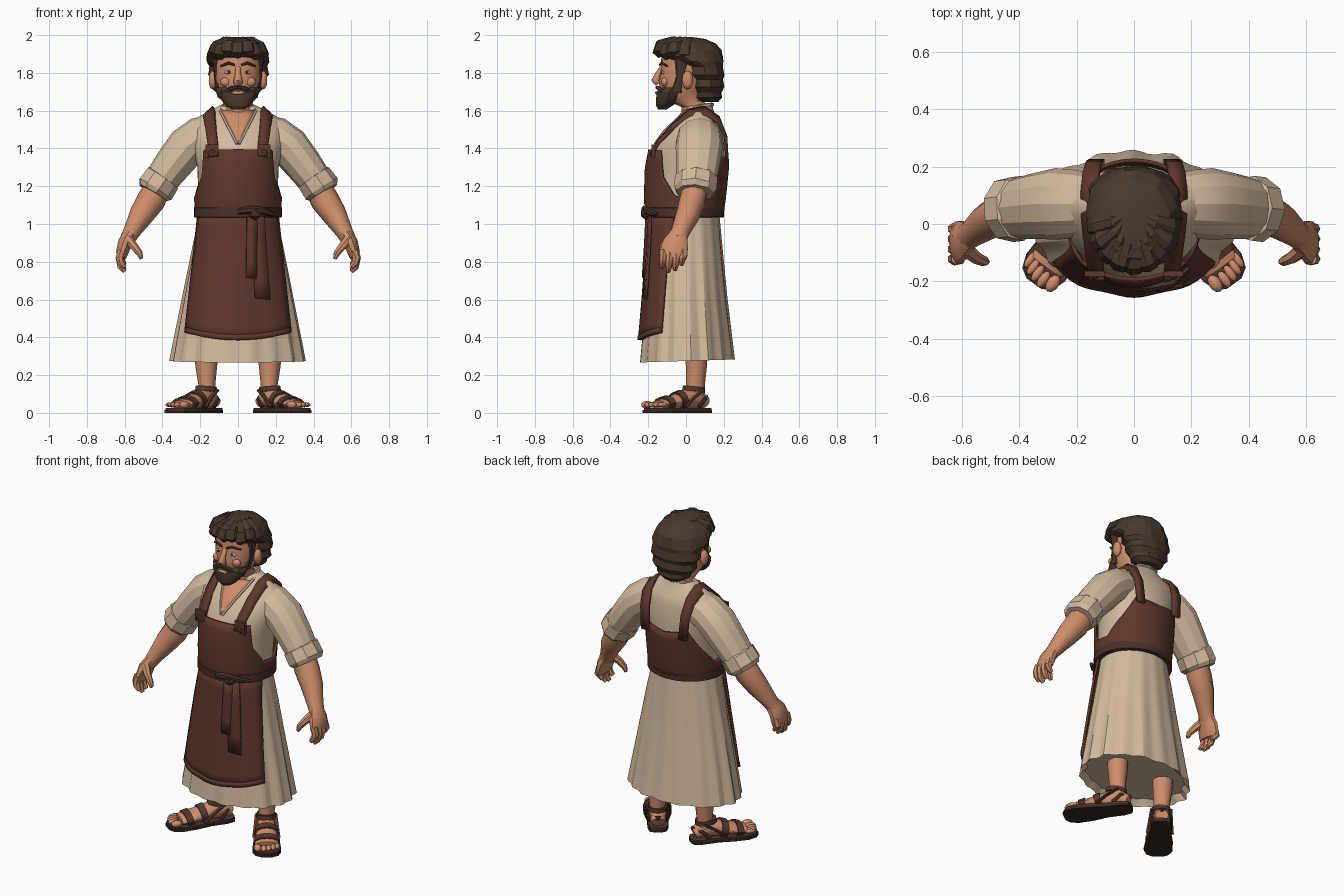
import bpy, bmesh, math
from mathutils import Vector, Matrix


def colour(name, rgb):
    m = bpy.data.materials.new(name)
    m.diffuse_color = (*rgb, 1)
    return m


SKIN = colour("skin", (0.62, 0.27, 0.145))
HAIR = colour("dark_hair", (0.066, 0.041, 0.026))
CLOTH = colour("beige_cloth", (0.65, 0.49, 0.34))
APRON = colour("apron_brown", (0.112, 0.038, 0.025))
BELT = colour("belt_brown", (0.066, 0.029, 0.021))
SANDAL = colour("sandal_leather", (0.085, 0.038, 0.026))
SOLE = colour("sole_dark", (0.035, 0.02, 0.014))
WHITE = colour("eye_white", (0.6, 0.5, 0.42))
X, Y, Z = Vector((1, 0, 0)), Vector((0, 1, 0)), Vector((0, 0, 1))


def finish(name, bm, mat, angle=35, thick=0):
    bmesh.ops.recalc_face_normals(bm, faces=bm.faces[:])
    me = bpy.data.meshes.new(name)
    bm.to_mesh(me)
    bm.free()
    me.materials.append(mat)
    me.shade_smooth()
    me.set_sharp_from_angle(angle=math.radians(angle))
    ob = bpy.data.objects.new(name, me)
    bpy.context.collection.objects.link(ob)
    if thick:
        mod = ob.modifiers.new("thickness", "SOLIDIFY")
        mod.thickness, mod.offset = thick, 0
    return ob


def skin_rows(name, rows, mat, closed=True, angle=35, thick=0):
    """Bridge rows of points; closed rows become capped solids."""
    bm = bmesh.new()
    vs = [[bm.verts.new(p) for p in r] for r in rows]
    n = len(rows[0])
    for a, b in zip(vs, vs[1:]):
        for i in range(n if closed else n - 1):
            j = (i + 1) % n
            bm.faces.new((a[i], a[j], b[j], b[i]))
    if closed and not thick:
        bm.faces.new(vs[0])
        bm.faces.new(vs[-1])
    return finish(name, bm, mat, angle, thick)


def loft(name, prof, mat, n=24, wave=lambda a, k: 1, angle=35, tilt=0):
    """Stack of ellipses (z, centre y, x radius, y radius); angle 0 faces front."""
    rows = []
    for k, (z, cy, rx, ry) in enumerate(prof):
        ang = [2 * math.pi * i / n for i in range(n)]
        rows.append([(rx * wave(a, k) * math.sin(a), cy - ry * wave(a, k) * math.cos(a), z - tilt * math.cos(a))
                     for a in ang])
    return skin_rows(name, rows, mat, angle=angle)


def tube(name, pts, mat, n=10, ref=Y, s=1, angle=40):
    """Tube through (x, y, z, ra, rb); s mirrors it in x."""
    P = [Vector((p[0] * s, p[1], p[2])) for p in pts]
    rows = []
    for i, p in enumerate(pts):
        t = (P[min(i + 1, len(P) - 1)] - P[max(i - 1, 0)]).normalized()
        u = t.cross(ref).normalized()
        v = u.cross(t)
        rows.append([P[i] + u * p[3] * math.cos(2 * math.pi * k / n) + v * p[4] * math.sin(2 * math.pi * k / n)
                     for k in range(n)])
    return skin_rows(name, rows, mat, angle=angle)


def ball(name, c, r, mat, sub=2, angle=40):
    bm = bmesh.new()
    bmesh.ops.create_icosphere(bm, subdivisions=sub, radius=1, matrix=Matrix.Translation(c) @ Matrix.Diagonal((*r, 1)))
    return finish(name, bm, mat, angle)


def box(name, c, size, mat):
    bm = bmesh.new()
    bmesh.ops.create_cube(bm, size=1, matrix=Matrix.Translation(c) @ Matrix.Diagonal((*size, 1)))
    return finish(name, bm, mat)


def lerp_table(tab, t):
    tab = sorted(tab)
    for a, b in zip(tab, tab[1:]):
        if t <= b[0]:
            f = max(0, (t - a[0]) / (b[0] - a[0]))
            return [p + (q - p) * f for p, q in zip(a[1:], b[1:])]
    return tab[-1][1:]


def front(prof, x, z, off):
    """Point just in front of a lofted body."""
    cy, rx, ry = lerp_table(prof, z)
    return (x, cy - (ry + off) * math.sqrt(max(0, 1 - (x / (rx + off)) ** 2)), z)


# Tunic: torso and pleated skirt
torso = [(1.04, -.01, .205, .185), (1.15, -.005, .21, .195), (1.3, .005, .215, .2), (1.4, .015, .24, .19),
         (1.5, .045, .255, .15), (1.55, .065, .235, .115), (1.59, .07, .17, .08), (1.625, .07, .1, .07)]
loft("tunic_torso", torso, CLOTH, 28)
skirt = [(1.06, -.005, .2, .18), (.9, 0, .238, .192), (.6, .003, .3, .22), (.275, .008, .366, .256)]
PLEAT = [0, .035, .06, .075, .075]
loft("tunic_skirt", skirt + [(.31, .008, .33, .225)], CLOTH, 84, angle=22, tilt=.008,
     wave=lambda a, k: 1 - PLEAT[k] * (.5 + .33 * math.cos(17 * a) + .17 * math.cos(10 * a + 1)))

# Open neckline with collar
rows = []
for i in range(7):
    z = 1.425 + .175 * i / 6
    rows.append([front(torso, u * (.004 + .09 * i / 6), z, .006) for u in (-1, -.5, 0, .5, 1)])
skin_rows("open_chest", rows, SKIN, False, 40, .008)
for s in (-1, 1):
    edge = [r[4] for r in rows]
    tube("collar_edge", [(x, y, z, .007, .009) for x, y, z in edge] + [(.092, .06, 1.62, .01, .01),
         (.06, .125, 1.632, .01, .01), (0, .14, 1.632, .01, .01)], CLOTH, 6, X, s)

# Apron bib wrapping to the back
TOP = [(0, 1.395), (46, 1.39), (55, 1.25), (75, 1.15), (100, 1.14), (125, 1.25), (145, 1.36), (180, 1.34)]
rows = []
for v in range(8):
    row = []
    for i in range(72):
        a = math.radians(i * 5)
        top = lerp_table(TOP, min(i * 5, 360 - i * 5))[0]
        z = 1.05 + (top - 1.05) * v / 7
        cy, rx, ry = lerp_table(torso, z)
        row.append(((rx + .016) * math.sin(a), cy - (ry + .016) * math.cos(a), z))
    rows.append(row)
skin_rows("apron_bib", rows, APRON, True, 40, .014)

# Apron front panel and its hem
us = [i / 10 - 1 for i in range(21)]


def panel(v, u, off):
    z = 1.05 + (.385 + .04 * u * u - 1.05) * v
    return front(skirt, u * (.21 + .07 * v), z, off + .004 * v * math.cos(9 * u))


skin_rows("apron_panel", [[panel(v / 10, u, .016 - .001 * v) for u in us] for v in range(11)], APRON, False, 40, .014)
skin_rows("apron_hem", [[panel(v, u, .012) for u in us] for v in (.955, 1)], APRON, False, 40, .008)

# Belt with knot and tails
loft("belt", [(1.035, -.01, .228, .205), (1.037, -.01, .234, .212), (1.085, -.01, .234, .212),
              (1.088, -.01, .228, .205)], BELT, 36)
ball("belt_knot", (.09, -.212, 1.055), (.04, .03, .034), BELT, 1, 20)
tube("belt_loop", [(.0, -.222, 1.065, .014, .01), (.06, -.224, 1.075, .022, .014), (.13, -.21, 1.07, .02, .014),
                   (.19, -.155, 1.05, .012, .01)], BELT, 6)
for x0, x1, z1, w in ((.075, .07, .71, .055), (.1, .13, .6, .08)):
    tail = [front(skirt, x0 + (x1 - x0) * t / 4, 1.04 + (z1 - 1.04) * t / 4, .034 - .002 * t) for t in range(5)]
    skin_rows("belt_tail", [[(x - w / 2, y, z + .008), (x + w / 2, y + .012, z)] for x, y, z in tail], APRON, False, 40, .014)

# Head, neck, face
head = [(1.53, .055, .08, .075), (1.62, .05, .075, .075), (1.65, 0, .08, .09), (1.7, -.02, .105, .12),
        (1.76, -.01, .122, .133), (1.82, 0, .125, .133), (1.9, .01, .125, .14), (1.94, .02, .08, .1)]
loft("head", head, SKIN, 24, angle=45)
tube("nose", [(0, -.128, 1.83, .014, .012), (0, -.15, 1.79, .016, .016), (0, -.162, 1.76, .024, .022),
              (0, -.148, 1.74, .022, .014)], SKIN, 8, Y, 1, 50)
beard = [(1.605, -.125, .03, .02), (1.625, -.115, .06, .042), (1.66, -.09, .092, .07), (1.7, -.075, .111, .08),
         (1.722, -.06, .116, .073)]
loft("beard", beard, HAIR, 22, lambda a, k: 1 + .035 * math.cos(11 * a + k), 20)
ball("lower_lip", (0, -.155, 1.694), (.036, .009, .009), SKIN)
for s in (-1, 1):
    ball("cheek", (.062 * s, -.112, 1.752), (.034, .02, .026), SKIN)
    ball("eye", (.05 * s, -.121, 1.803), (.022, .008, .01), WHITE)
    ball("pupil", (.048 * s, -.127, 1.803), (.009, .005, .009), HAIR)
    tube("eyebrow", [(.018, -.138, 1.842, .006, .006), (.05, -.13, 1.852, .008, .008), (.092, -.1, 1.836, .005, .006)],
         HAIR, 6, Y, s)
    tube("moustache", [(0, -.152, 1.724, .009, .012), (.035, -.147, 1.719, .011, .012), (.075, -.122, 1.698, .01, .01)],
         HAIR, 6, Y, s, 20)
    ball("ear", (.134 * s, .008, 1.762), (.022, .03, .05), SKIN)
    tube("sideburn", [(.116, -.02, 1.9, .03, .045), (.118, -.025, 1.84, .014, .034), (.114, -.03, 1.78, .012, .024),
                      (.1, -.05, 1.7, .014, .028)], HAIR, 8, Y, s, 20)

# Hair in swept tiers, with locks brushed back from the forehead
hair = [(1.645, .125, .065, .045), (1.67, .115, .105, .076), (1.695, .115, .112, .072), (1.725, .113, .142, .088),
        (1.765, .11, .137, .084), (1.79, .103, .16, .1), (1.835, .095, .152, .1), (1.86, .06, .166, .14),
        (1.888, .027, .163, .168), (1.92, .02, .152, .168), (1.955, .005, .125, .15), (1.98, -.012, .085, .11),
        (1.99, -.02, .03, .05)]
loft("hair", hair, HAIR, 28, lambda a, k: 1 + .025 * math.cos(9 * a + .9 * k), 18)
for i in range(9):
    a = math.radians(-88 + 22 * i)
    sx, cy, up = math.sin(a), math.cos(a), .012 * (i % 2) - .012 * abs(math.sin(a))
    tube("hair_lock", [(.128 * sx, .0 - .135 * cy, 1.885 + up, .018, .012), (.146 * sx, .0 - .158 * cy, 1.91 + up, .036, .02),
                       (.128 * sx, .0 - .145 * cy, 1.948 + up, .036, .022), (.075 * sx, .01 - .09 * cy, 1.972, .03, .02),
                       (.03 * sx, .03 - .03 * cy, 1.972, .012, .012)], HAIR, 7, Vector((sx, -cy, .5)), 1, 20)

for s in (-1, 1):
    # Apron straps with buttoned tabs
    path = ((.13, -.188, 1.36, 0), (.135, -.145, 1.435, .005), (.145, -.065, 1.52, .012), (.152, .02, 1.585, .02),
            (.155, .1, 1.595, .024), (.15, .172, 1.55, .014), (.14, .21, 1.46, .004), (.13, .218, 1.32, 0))
    skin_rows("apron_strap", [[((x - .027) * s, y, z + t), ((x + .027) * s, y, z - t)] for x, y, z, t in path],
              APRON, False, 40, .018)
    yb = front(torso, .135, 1.38, .026)[1]
    box("strap_tab", (.138 * s, yb, 1.385), (.07, .02, .072), APRON)
    ball("strap_button", (.138 * s, yb - .01, 1.38), (.015, .008, .015), BELT)

    # Sleeve with rolled cuff
    tube("sleeve", [(.12, .07, 1.48, .1, .1), (.2, .07, 1.46, .108, .118), (.27, .07, 1.41, .108, .125),
                    (.345, .063, 1.315, .1, .115), (.42, .053, 1.215, .088, .105)], CLOTH, 12, Y, s, 25)
    tube("sleeve_cuff", [(.395, .055, 1.25, .088, .105), (.4, .055, 1.243, .1, .115), (.44, .05, 1.185, .104, .115),
                         (.452, .048, 1.165, .085, .1)], CLOTH, 9, Y, s, 20)

    # Forearm, palm, fingers, thumb
    tube("forearm", [(.42, .05, 1.2, .07, .07), (.46, .035, 1.125, .076, .07), (.51, .01, 1.05, .066, .064),
                     (.562, -.03, .96, .046, .05), (.585, -.045, .92, .04, .05)], SKIN, 10, Y, s)
    tube("palm", [(.572, -.04, .945, .038, .048), (.598, -.055, .9, .038, .07), (.614, -.065, .845, .032, .078),
                  (.617, -.068, .82, .024, .07)], SKIN, 10, Y, s)
    for y, z in ((-.122, .77), (-.088, .748), (-.052, .757), (-.017, .785)):
        tube("finger", [(.615, y, .86, .024, .021), (.628, y, .82, .022, .021), (.62, y - .004, z + .025, .02, .019),
                        (.6, y - .006, z, .012, .012)], SKIN, 7, Y, s)
    tube("thumb", [(.585, -.09, .92, .028, .026), (.55, -.118, .88, .022, .022), (.522, -.13, .845, .018, .018),
                   (.512, -.132, .815, .01, .01)], SKIN, 7, Y, s)

    # Legs
    tube("leg", [(.168, .055, .36, .064, .062), (.168, .055, .25, .058, .056), (.165, .05, .15, .045, .05),
                 (.165, .045, .07, .046, .052)], SKIN, 12, Y, s)

    # Feet and sandals, built straight and then turned outward
    foot = [(0, .065, .055, .036, .032), (0, .03, .07, .046, .045), (0, -.03, .08, .048, .056),
            (0, -.1, .064, .056, .042), (0, -.18, .05, .066, .03), (0, -.225, .044, .062, .022)]
    parts = [tube("foot", foot, SKIN, 12, Z)]
    for x, y, r in ((-.05, -.258, .021), (-.017, -.265, .016), (.01, -.26, .015), (.034, -.252, .014), (.056, -.238, .013)):
        parts.append(ball("toe", (x, y, .043), (r, .032, r), SKIN))
    for y0, y1 in ((-.2, -.165), (-.115, -.08)):
        ring = []
        for y in (y0, y1):
            zc, w, h = lerp_table([p[1:] for p in foot], y)
            ring.append((0, y, zc, w + .008, h + .009))
        parts.append(tube("sandal_strap", ring, SANDAL, 16, Z))
    parts.append(tube("ankle_strap", [(0, -.006, .112, .053, .061), (0, -.003, .138, .052, .058)], SANDAL, 16))
    for sx in (-1, 1):
        parts.append(tube("side_strap", [(.048 * sx, .02, .12, .008, .014), (.056 * sx, -.05, .075, .008, .014),
                                         (.064 * sx, -.1, .03, .008, .014)], SANDAL, 6, X))
        parts.append(tube("heel_strap", [(.052 * sx, -.01, .03, .008, .012), (.048 * sx, .03, .075, .008, .012),
                                         (.0, .075, .085, .008, .012)], SANDAL, 6, Z))
    side = [(.085, .02), (.075, .045), (.03, .057), (-.06, .058), (-.15, .074), (-.23, .078), (-.275, .062), (-.295, .03)]
    outline = [(w, y) for y, w in side] + [(-w, y) for y, w in reversed(side)]
    parts.append(skin_rows("sandal_sole", [[(x, y, z) for x, y in outline] for z in (0, .016)], SOLE))
    parts.append(skin_rows("sandal_insole", [[(x * .97, y * .98, z) for x, y in outline] for z in (.015, .026)], SANDAL))
    turn = Matrix.Translation((.165 * s, .045, 0)) @ Matrix.Rotation(math.radians(36 * s), 4, "Z")
    for ob in parts:
        ob.data.transform(turn @ Matrix.Diagonal((1.06 * s, 1.06, 1, 1)))
        if s < 0:
            ob.data.flip_normals()
